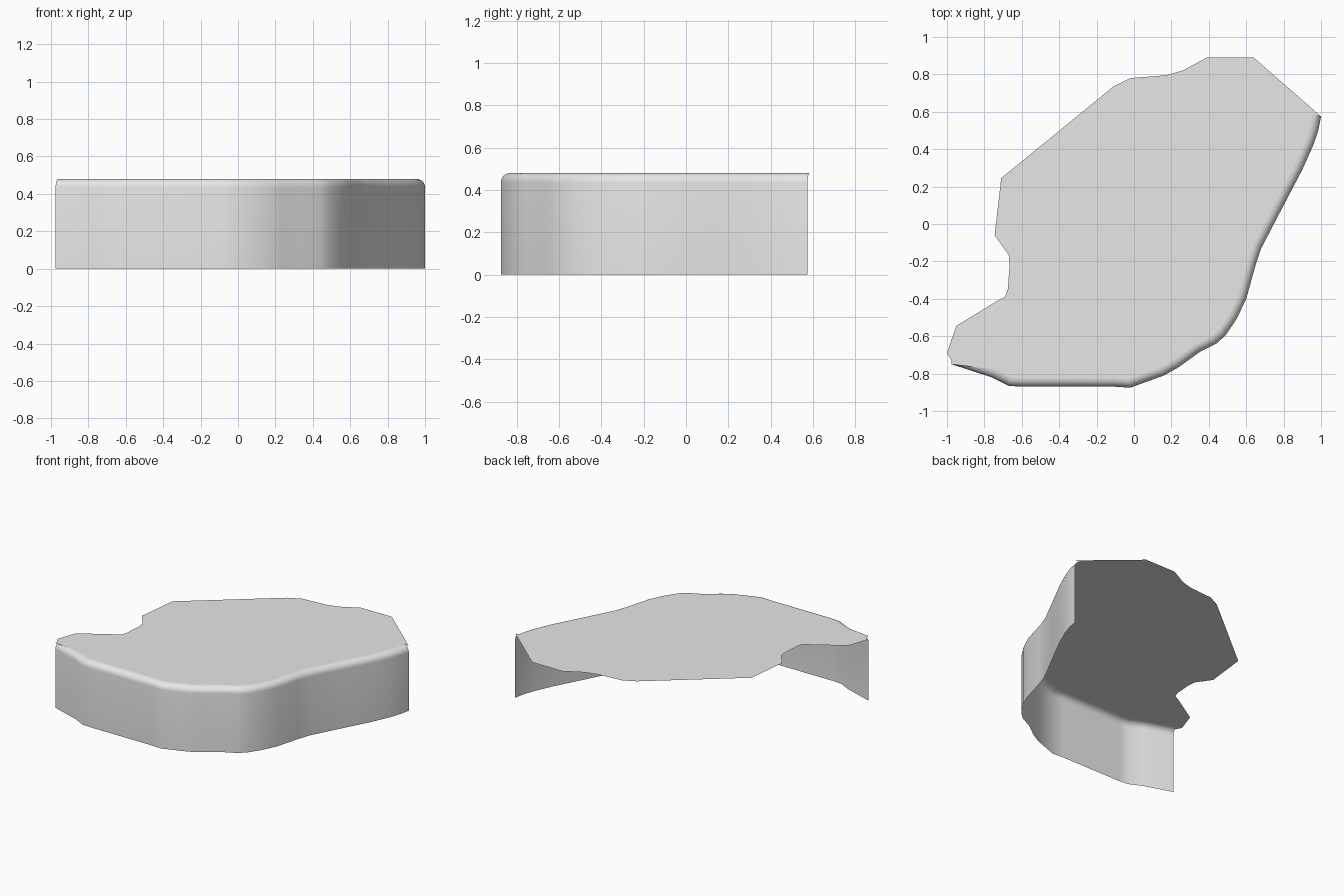
import bpy, bmesh, math
from mathutils import Vector

default = bpy.data.objects.get("Cube")
if default:
    bpy.data.objects.remove(default, do_unlink=True)

HEIGHT, RADIUS, STEPS = 0.48, 0.045, 6

# Walled edge, from the front right corner round to the back left corner
walled_edge = [Vector(p) for p in (
    (-.975, -.75), (-.76, -.82), (-.67, -.865), (-.6, -.87), (-.1, -.87),
    (-.02, -.875), (.16, -.81), (.24, -.765), (.35, -.685), (.44, -.64),
    (.49, -.595), (.55, -.505), (.6, -.4), (.65, -.22), (.68, -.13),
    (.8, .1), (.9, .29), (.96, .425), (.985, .5), (1, .575))]

# Open edge, where the top sheet simply ends
open_edge = [
    (.64, .89), (.39, .89), (.26, .82), (.17, .795), (-.02, .78),
    (-.11, .735), (-.71, .245), (-.745, -.06), (-.67, -.165),
    (-.665, -.22), (-.675, -.35), (-.69, -.39), (-.73, -.41),
    (-.95, -.545), (-1, -.69), (-.975, -.73)]


def make_material(name, color):
    mat = bpy.data.materials.new(name)
    mat.use_nodes = True
    mat.diffuse_color = color
    for node in mat.node_tree.nodes:
        if node.type == 'BSDF_PRINCIPLED':
            node.inputs["Base Color"].default_value = color
    return mat


def make_object(name, bm, mat):
    mesh = bpy.data.meshes.new(name)
    bm.to_mesh(mesh)
    bm.free()
    mesh.materials.append(mat)
    obj = bpy.data.objects.new(name, mesh)
    bpy.context.collection.objects.link(obj)
    return obj


def outward_normals(path):
    """Unit normals pointing out of a counterclockwise open path."""
    normals = []
    for i in range(len(path)):
        before, after = path[max(i - 1, 0)], path[min(i + 1, len(path) - 1)]
        along = (after - before).normalized()
        normals.append(Vector((along.y, -along.x)))
    return normals


# Wall section: straight side, then a quarter-round shoulder (inset, z)
section = [(0, 0)]
for k in range(STEPS + 1):
    a = math.pi / 2 * k / STEPS
    section.append((RADIUS * (1 - math.cos(a)),
                    HEIGHT - RADIUS * (1 - math.sin(a))))

normals = outward_normals(walled_edge)
grey = make_material("light grey", (0.8, 0.8, 0.8, 1))

# Side wall with rounded shoulder
bm = bmesh.new()
rings = [[bm.verts.new((*(p - n * inset), z))
          for p, n in zip(walled_edge, normals)] for inset, z in section]
for low, high in zip(rings, rings[1:]):
    for i in range(len(low) - 1):
        face = bm.faces.new((low[i], low[i + 1], high[i + 1], high[i]))
        face.smooth = True
make_object("side_wall", bm, grey)

# Flat top sheet, meeting the shoulder and running out to the open edge
bm = bmesh.new()
inner = [p - n * RADIUS for p, n in zip(walled_edge, normals)]
outline = inner + [walled_edge[-1]] + open_edge + [walled_edge[0]]
bm.faces.new([bm.verts.new((x, y, HEIGHT)) for x, y in outline])
bmesh.ops.triangulate(bm, faces=bm.faces[:])
make_object("top_sheet", bm, grey)
